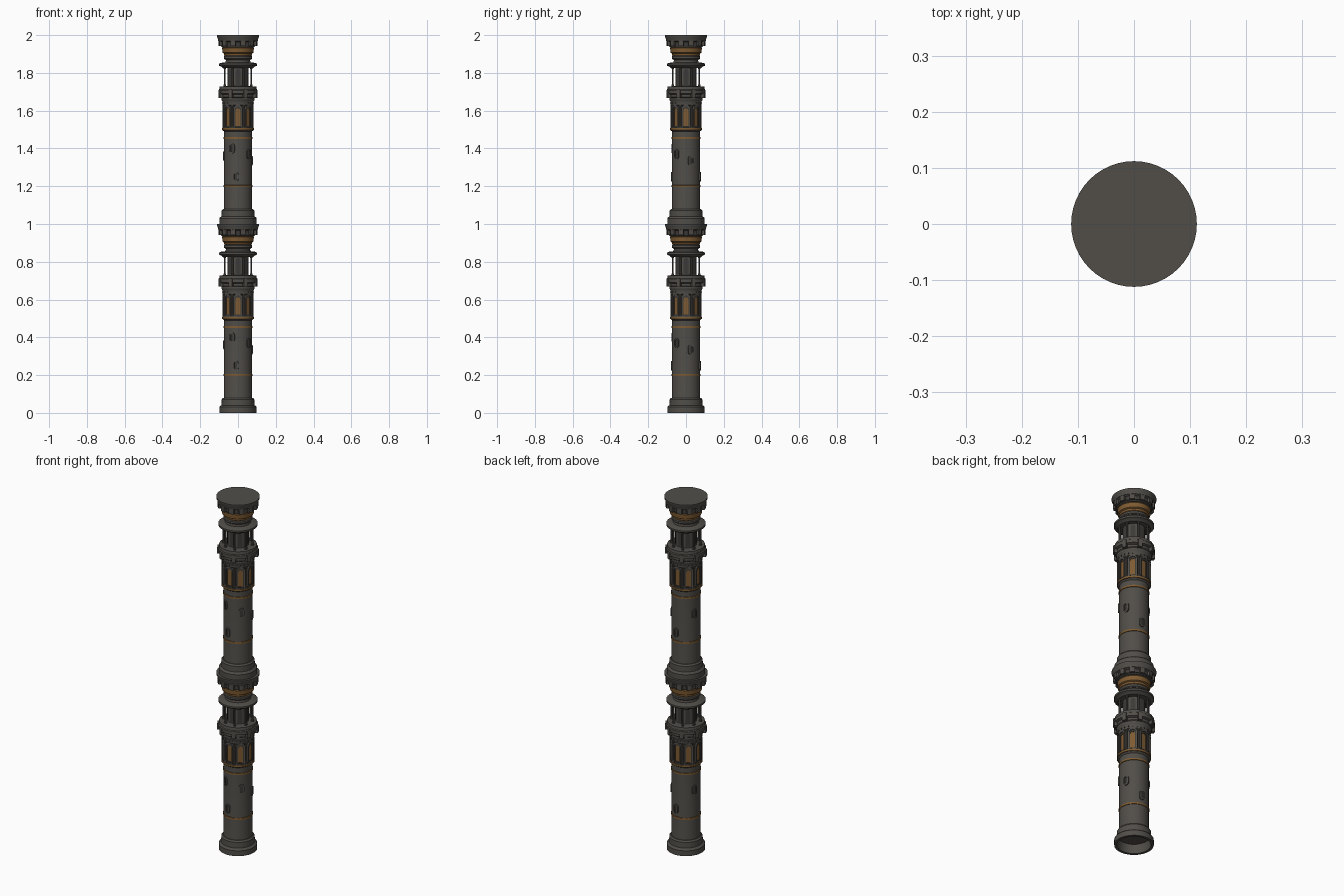
import bpy, bmesh, math

if "Cube" in bpy.data.objects:
    bpy.data.objects.remove(bpy.data.objects["Cube"])

def material(name, c):
    m = bpy.data.materials.new(name)
    m.diffuse_color = (*c, 1)
    m.use_nodes = True
    m.node_tree.nodes["Principled BSDF"].inputs["Base Color"].default_value = m.diffuse_color
    return m

STONE = material("dark stone", (0.082, 0.076, 0.066))
SHADE = material("shadowed stone", (0.045, 0.043, 0.039))
BRONZE = material("bronze", (0.21, 0.105, 0.032))
SEG = 48

def finish(name, bm, mat, smooth=True):
    bmesh.ops.recalc_face_normals(bm, faces=bm.faces)
    me = bpy.data.meshes.new(name)
    bm.to_mesh(me)
    bm.free()
    ob = bpy.data.objects.new(name, me)
    bpy.context.collection.objects.link(ob)
    me.materials.append(mat)
    if smooth:
        bpy.ops.object.select_all(action='DESELECT')
        ob.select_set(True)
        bpy.context.view_layer.objects.active = ob
        bpy.ops.object.shade_smooth_by_angle(angle=math.radians(30))
    return ob

def lathe(name, prof, mat, z0=0, closed=False):
    """Spin an (r, z) profile; a closed profile makes a ring."""
    bm = bmesh.new()
    rings = [[bm.verts.new((r * math.sin(2 * math.pi * i / SEG), -r * math.cos(2 * math.pi * i / SEG), z + z0))
              for i in range(SEG)] for r, z in prof]
    pairs = list(zip(rings, rings[1:]))
    if closed:
        pairs.append((rings[-1], rings[0]))
    else:
        bm.faces.new(rings[0])
        bm.faces.new(rings[-1])
    for a, b in pairs:
        for i in range(SEG):
            j = (i + 1) % SEG
            bm.faces.new((a[i], a[j], b[j], b[i]))
    return finish(name, bm, mat)

def at(bm, ang, r, u, z):
    """Vertex at sideways offset u on a wall facing angle ang (0 = front)."""
    s, c = math.sin(ang), math.cos(ang)
    return bm.verts.new((r * s + u * c, -r * c + u * s, z))

def arch(w, z1, z2, round_bottom=False, n=8):
    h = w / 2
    pts = [(h * math.cos(math.pi * i / n), z2 - h + h * math.sin(math.pi * i / n)) for i in range(n + 1)]
    if round_bottom:
        return pts + [(-h * math.cos(math.pi * i / n), z1 + h - h * math.sin(math.pi * i / n)) for i in range(n + 1)]
    return pts + [(-h, z1), (h, z1)]

def plates(name, spots, r1, r2, shape, mat, z0, hole=None):
    """Extruded outlines, or frames when a hole outline is given."""
    bm = bmesh.new()
    for ang, dz in spots:
        def loop(r, pts):
            return [at(bm, ang, r, u, z + dz + z0) for u, z in pts]
        a, b = loop(r1, shape), loop(r2, shape)
        loops = [(a, b)]
        if hole:
            c, d = loop(r1, hole), loop(r2, hole)
            loops += [(b, d), (d, c), (c, a)]
        else:
            bm.faces.new(a)
            bm.faces.new(b)
        n = len(shape)
        for p, q in loops:
            for i in range(n):
                j = (i + 1) % n
                bm.faces.new((p[i], p[j], q[j], q[i]))
    finish(name, bm, mat, False)

def around(n, off=0):
    return [(2 * math.pi * (i + off) / n, 0) for i in range(n)]

def box(w, z1, z2):
    return [(-w / 2, z1), (w / 2, z1), (w / 2, z2), (-w / 2, z2)]

def posts(name, n, off, r, rad, z1, z2, mat, z0):
    bm = bmesh.new()
    for ang, _ in around(n, off):
        rings = []
        for z, k in ((z1, 1.6), (z1 + .01, 1.6), (z1 + .012, 1), (z2 - .012, 1), (z2 - .01, 1.6), (z2, 1.6)):
            rings.append([at(bm, ang, r + k * rad * math.cos(t * math.pi / 4),
                             k * rad * math.sin(t * math.pi / 4), z + z0) for t in range(8)])
        for p, q in zip(rings, rings[1:]):
            for i in range(8):
                j = (i + 1) % 8
                bm.faces.new((p[i], p[j], q[j], q[i]))
        bm.faces.new(rings[0])
        bm.faces.new(rings[-1])
    finish(name, bm, mat)

SLITS = [(math.radians(a), z) for a, z in
         ((-24, .40), (49, .37), (109, .335), (172, .25), (250, .36), (-9, .25))]

for level, z0 in (("lower", 0), ("upper", 1)):
    n = level + "_"
    # base with a recess underneath, then the shaft
    lathe(n + "base", [(.08, .05), (.085, 0), (.099, 0), (.099, .03), (.094, .037), (.087, .04),
                       (.086, .072), (.079, .08), (.06, .08), (.06, .05)], STONE, z0, True)
    lathe(n + "shaft", [(.078, .05), (.074, .085), (.074, .49), (.083, .498), (.083, .512), (.073, .515),
                        (.073, .645)], STONE, z0)
    for i, (z, r) in enumerate(((.2, .077), (.455, .077), (.503, .086))):
        lathe(n + "bronze_band_%d" % i, [(r - .008, z - .006), (r, z - .005), (r, z + .005), (r - .008, z + .006)],
              BRONZE, z0)
    # slit windows on the shaft
    plates(n + "slit_frames", SLITS, .066, .079, arch(.028, -.026, .026, True), STONE, z0,
           arch(.016, -.020, .020, True))
    plates(n + "slit_panes", SLITS, .068, .0745, arch(.016, -.020, .020, True), SHADE, z0)
    # arcade
    plates(n + "arch_frames", around(8), .066, .083, arch(.050, .512, .632), STONE, z0, arch(.036, .512, .622))
    plates(n + "inner_arches", around(8), .066, .078, arch(.036, .512, .622), SHADE, z0, arch(.026, .520, .612))
    plates(n + "bronze_panes", around(8), .066, .0745, arch(.026, .520, .612), BRONZE, z0)
    posts(n + "arcade_posts", 8, .5, .078, .004, .512, .63, STONE, z0)
    # flared collar, studs and balcony
    lathe(n + "collar", [(.074, .622), (.082, .63), (.083, .65), (.088, .658), (.088, .668), (.092, .672),
                         (.092, .685), (.104, .69), (.104, .708), (.099, .712), (.097, .728), (.05, .73)], STONE, z0)
    plates(n + "collar_studs", around(24), .08, .086, box(.006, .637, .643), STONE, z0)
    plates(n + "balcony_brackets", around(8, .5), .085, .107, arch(.022, .668, .714), STONE, z0)
    # lantern room
    lathe(n + "lantern_core", [(.055, .725), (.055, .84)], STONE, z0)
    plates(n + "lantern_openings", around(8), .045, .056, arch(.024, .735, .822), SHADE, z0)
    posts(n + "lantern_posts", 8, .5, .076, .0045, .727, .832, STONE, z0)
    lathe(n + "lantern_roof", [(.082, .826), (.09, .834), (.101, .838), (.101, .848), (.09, .853), (.066, .856),
                               (.064, .868), (.068, .872), (.068, .88), (.062, .884), (.062, .9)], STONE, z0)
    # bronze cup and crown
    lathe(n + "bronze_cup", [(.066, .888), (.073, .893), (.075, .903), (.082, .907), (.084, .932), (.08, .938)],
          BRONZE, z0)
    lathe(n + "cup_ring", [(.07, .872), (.075, .876), (.075, .887), (.07, .891)], STONE, z0)
    lathe(n + "crown", [(.08, .934), (.088, .938), (.090, .944), (.093, .964), (.105, .970), (.108, .985),
                        (.112, .992), (.112, 1.0)], STONE, z0)
    plates(n + "crown_corbels", around(12, .5), .08, .104, arch(.026, .942, .978), STONE, z0)
    plates(n + "crown_niches", around(12), .08, .094, arch(.018, .943, .966), SHADE, z0)
